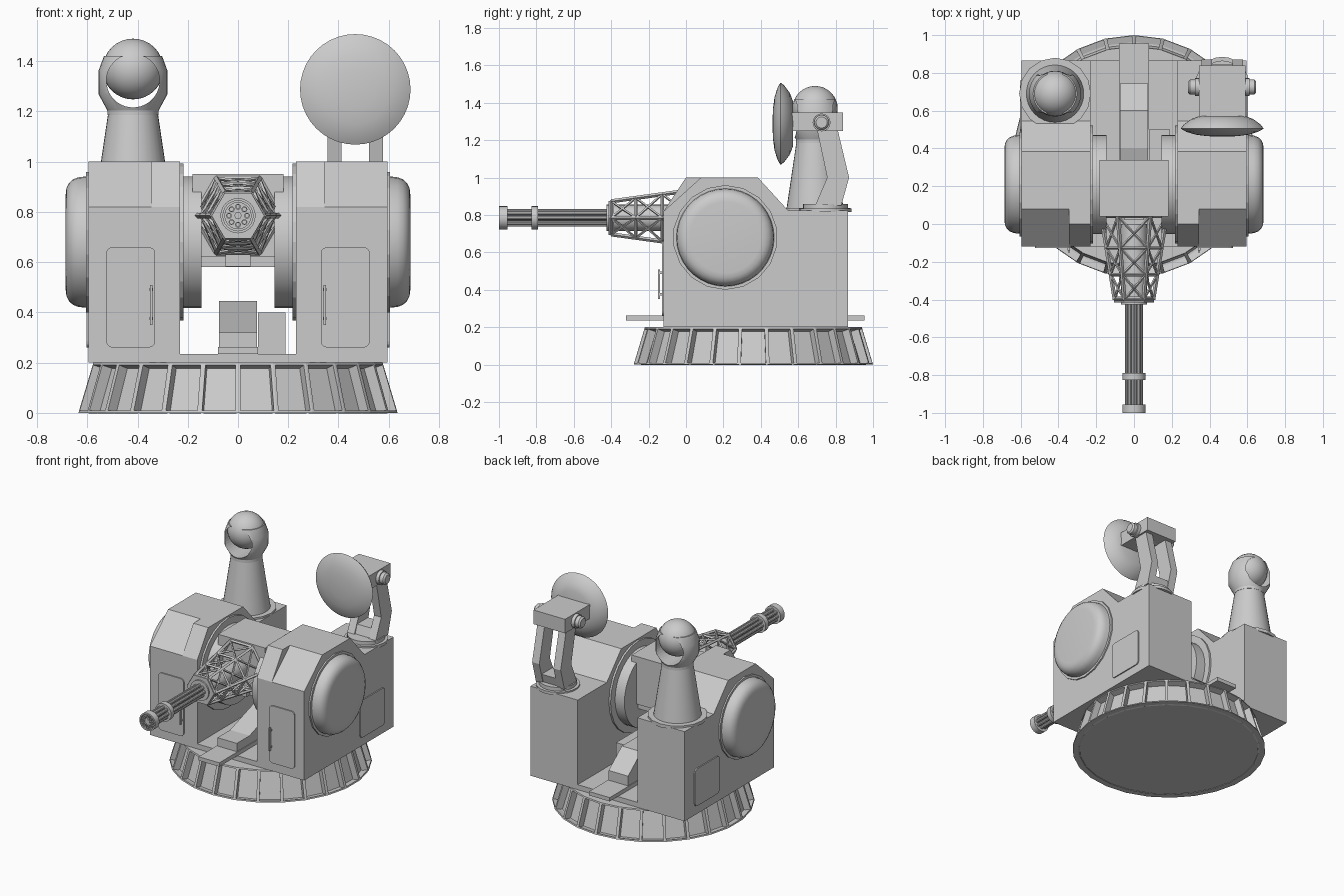
import bpy, bmesh
from math import cos, sin, pi, radians
from mathutils import Matrix, Vector

if "Cube" in bpy.data.objects:
    bpy.data.objects.remove(bpy.data.objects["Cube"])


def finish(name, bm, smooth=False):
    bmesh.ops.recalc_face_normals(bm, faces=bm.faces)
    mesh = bpy.data.meshes.new(name)
    bm.to_mesh(mesh)
    bm.free()
    ob = bpy.data.objects.new(name, mesh)
    bpy.context.collection.objects.link(ob)
    if smooth:
        bpy.ops.object.select_all(action='DESELECT')
        ob.select_set(True)
        bpy.context.view_layer.objects.active = ob
        bpy.ops.object.shade_smooth_by_angle(angle=radians(32))
    return ob


def box(name, lo, hi, round_axis=None, radius=0.02):
    """Box between two corners, optionally rounding the edges along one axis."""
    lo, hi = Vector(lo), Vector(hi)
    bm = bmesh.new()
    bmesh.ops.create_cube(bm, size=1)
    for v in bm.verts:
        v.co = Vector(v.co[i] * abs(hi[i] - lo[i]) + (lo[i] + hi[i]) / 2 for i in range(3))
    if round_axis is not None:
        edges = [e for e in bm.edges
                 if abs((e.verts[0].co - e.verts[1].co).normalized()[round_axis]) > 0.9]
        bmesh.ops.bevel(bm, geom=edges, offset=radius, segments=3, profile=0.5, affect='EDGES')
    return finish(name, bm)


def prism(name, yz, x0, x1):
    """Side profile extruded along x."""
    bm = bmesh.new()
    face = bm.faces.new([bm.verts.new((x0, y, z)) for y, z in yz])
    out = bmesh.ops.extrude_face_region(bm, geom=[face])
    moved = [v for v in out["geom"] if isinstance(v, bmesh.types.BMVert)]
    bmesh.ops.translate(bm, verts=moved, vec=(x1 - x0, 0, 0))
    return finish(name, bm)


AXES = {"z": Matrix(), "x": Matrix.Rotation(pi / 2, 4, 'Y'),
        "-x": Matrix.Rotation(-pi / 2, 4, 'Y'), "-y": Matrix.Rotation(pi / 2, 4, 'X')}


def lathe(name, profile, at=(0, 0, 0), axis="z", segs=32, smooth=True):
    """Revolve (radius, height) points; both ends are capped."""
    bm = bmesh.new()
    rings = []
    for r, h in profile:
        if r == 0:
            rings.append([bm.verts.new((0, 0, h))] * segs)
        else:
            rings.append([bm.verts.new((r * cos(2 * pi * i / segs), r * sin(2 * pi * i / segs), h))
                          for i in range(segs)])
    for a, b in zip(rings, rings[1:]):
        for i in range(segs):
            j = (i + 1) % segs
            bm.faces.new(list(dict.fromkeys((a[i], a[j], b[j], b[i]))))
    for ring, (r, h) in ((rings[0], profile[0]), (rings[-1], profile[-1])):
        if r:
            bm.faces.new(ring)
    bm.transform(Matrix.Translation(at) @ AXES[axis])
    return finish(name, bm, smooth)


# Round base with recessed panels between ribs
bm = bmesh.new()
bmesh.ops.create_cone(bm, cap_ends=True, segments=26, radius1=0.64, radius2=0.58, depth=0.2,
                      matrix=Matrix.Translation((0, 0.36, 0.1)))
sides = [f for f in bm.faces if len(f.verts) == 4]
bmesh.ops.inset_individual(bm, faces=sides, thickness=0.014, depth=0)
bmesh.ops.inset_individual(bm, faces=sides, thickness=0.001, depth=-0.045)
finish("ribbed_base", bm)

# Deck with central feed tray and boxes
box("deck", (-0.24, -0.12, 0.195), (0.24, 0.865, 0.235))
box("feed_tray", (-0.08, -0.32, 0.235), (0.08, 0.955, 0.262))
prism("feed_chute", [(-0.12, 0.262), (-0.12, 0.32), (0.02, 0.32), (0.4, 0.445),
                     (0.6, 0.445), (0.745, 0.33), (0.745, 0.262)], -0.075, 0.075)
box("deck_box", (0.08, 0.1, 0.235), (0.19, 0.5, 0.4))

# Side towers with drums, hatches and trunnions
for s, side in ((1, "left"), (-1, "right")):
    out, inward = ("x", "-x") if s > 0 else ("-x", "x")
    for part, x0, x1, y_top in (("outer", 0.345, 0.595, 0.08), ("inner", 0.23, 0.345, 0.0)):
        prism(f"{side}_tower_{part}",
              [(-0.12, 0.2), (-0.12, 0.82), (y_top, 1.0), (0.385, 1.0), (0.545, 0.825),
               (0.865, 0.825), (0.865, 0.2)], s * x0, s * x1)
    hub = (0, 0.21, 0.68)
    lathe(f"{side}_drum_flange", [(0.28, 0.59), (0.28, 0.605)], hub, out, 18, False)
    lathe(f"{side}_drum", [(0.262, 0.6), (0.258, 0.635), (0.25, 0.657), (0.235, 0.673),
                           (0.215, 0.683), (0.19, 0.686)], hub, out, 36)
    lathe(f"{side}_inner_flange", [(0.312, -0.24), (0.312, -0.217)], hub, inward, 24, False)
    lathe(f"{side}_trunnion", [(0.262, -0.23), (0.262, -0.145)], hub, inward, 36)
    box(f"{side}_front_hatch", (s * 0.33, -0.128, 0.26), (s * 0.525, -0.11, 0.66), 1, 0.025)
    box(f"{side}_hatch_handle", (s * 0.34, -0.15, 0.35), (s * 0.35, -0.138, 0.51))
    for z in (0.37, 0.485):
        box(f"{side}_handle_mount", (s * 0.338, -0.14, z), (s * 0.352, -0.12, z + 0.012))
    box(f"{side}_side_hatch", (s * 0.585, 0.49, 0.26), (s * 0.603, 0.76, 0.52), 0, 0.025)

# Gun housing
box("gun_housing", (-0.182, 0.04, 0.62), (0.182, 0.34, 0.952))
box("housing_cradle", (-0.16, 0.06, 0.58), (0.16, 0.32, 0.62))
box("cradle_lug", (-0.05, 0.02, 0.582), (0.05, 0.1, 0.63))

# Hexagonal truss around the barrels
GUN_Z = 0.785


def hex_point(i, t):
    r = 0.172 + (0.102 - 0.172) * t
    return Vector((r * cos(i * pi / 3), 0.04 - 0.44 * t, GUN_Z + r * sin(i * pi / 3)))


bm = bmesh.new()


def strut(a, b, width):
    d = b - a
    m = Matrix.Translation((a + b) / 2) @ d.to_track_quat('Z', 'Y').to_matrix().to_4x4()
    bmesh.ops.create_cone(bm, cap_ends=True, segments=4, radius1=width, radius2=width,
                          depth=d.length, matrix=m)


stations = (0, 0.38, 0.7, 1)
for i in range(6):
    strut(hex_point(i, 0), hex_point(i, 1), 0.011)
    for t in stations:
        strut(hex_point(i, t), hex_point(i + 1, t), 0.009)
    for t0, t1 in zip(stations, stations[1:]):
        strut(hex_point(i, t0), hex_point(i + 1, t1), 0.007)
        strut(hex_point(i + 1, t0), hex_point(i, t1), 0.007)
finish("gun_truss", bm)

# Rotary barrels and their collars
gun = (0, 0, GUN_Z)
lathe("truss_front_plate", [(0.105, 0.385), (0.105, 0.415)], gun, "-y", 6, False)
lathe("barrel_bearing", [(0.07, 0.0), (0.07, 0.425)], gun, "-y", 24)
for i in range(8):
    a = i * pi / 4
    lathe("gun_barrel", [(0.012, 0.0), (0.012, 0.999), (0.007, 0.999), (0.007, 0.985)],
          (0.036 * cos(a), 0, GUN_Z + 0.036 * sin(a)), "-y", 10)
lathe("barrel_core", [(0.014, 0.0), (0.014, 0.995)], gun, "-y", 12)
lathe("middle_collar", [(0.062, 0.79), (0.062, 0.825)], gun, "-y", 24)
lathe("muzzle_collar", [(0.062, 0.955), (0.062, 1.0), (0.052, 1.0), (0.052, 0.988)], gun, "-y", 24)

# Sensor mast: tapered column, forked yoke and ball
mast = (-0.418, 0.69, 0)
lathe("mast_base_plate", [(0.19, 0.815), (0.19, 0.838)], mast, "z", 16, False)
lathe("mast_column", [(0.152, 0.838), (0.098, 1.2)], mast, "z", 32)
lathe("mast_neck", [(0.102, 1.185), (0.102, 1.21)], mast, "z", 32)
yoke = lathe("ball_yoke", [(0.1, 1.2), (0.138, 1.27), (0.138, 1.36), (0.116, 1.42)], mast, "z", 32)
cutter = lathe("yoke_cutter", [(0.106, -1.0), (0.106, 0.0)], (mast[0], 0, 1.322), "-y", 40, False)
cutter.hide_render = True
cutter.hide_viewport = True
cut = yoke.modifiers.new("slot", 'BOOLEAN')
cut.operation = 'DIFFERENCE'
cut.solver = 'EXACT'
cut.object = cutter
ball = [(0.121 * sin(pi * k / 16), 1.369 - 0.121 * cos(pi * k / 16)) for k in range(1, 16)]
lathe("sensor_ball", [(0, 1.248)] + ball + [(0, 1.49)], mast, "z", 32)

# Dish on a bent two-prong arm
DX = 0.467
lathe("dish_turntable", [(0.14, 0.815), (0.14, 0.835), (0.12, 0.835), (0.12, 0.86)],
      (DX, 0.745, 0), "z", 24)
for x in (DX - 0.11, DX + 0.055):
    prism("dish_arm_prong", [(0.70, 1.26), (0.81, 1.26), (0.872, 1.0), (0.83, 0.85),
                             (0.69, 0.85), (0.755, 1.0)], x, x + 0.055)
prism("dish_arm_foot", [(0.70, 0.85), (0.725, 0.92), (0.845, 0.92), (0.825, 0.85)],
      DX - 0.08, DX + 0.08)
box("dish_head", (DX - 0.122, 0.56, 1.25), (DX + 0.122, 0.84, 1.348))
lathe("dish_pivot", [(0.03, -0.18), (0.04, -0.17), (0.04, -0.145), (0.048, -0.145),
                     (0.048, 0.145), (0.04, 0.145), (0.04, 0.17), (0.03, 0.18)],
      (DX, 0.725, 1.295), "x", 16)
lathe("radar_dish", [(0.12, -0.572), (0.165, -0.555), (0.205, -0.525), (0.22, -0.505),
                     (0.19, -0.488), (0.14, -0.473), (0.08, -0.465), (0, -0.462)],
      (DX, 0, 1.288), "-y", 40)
